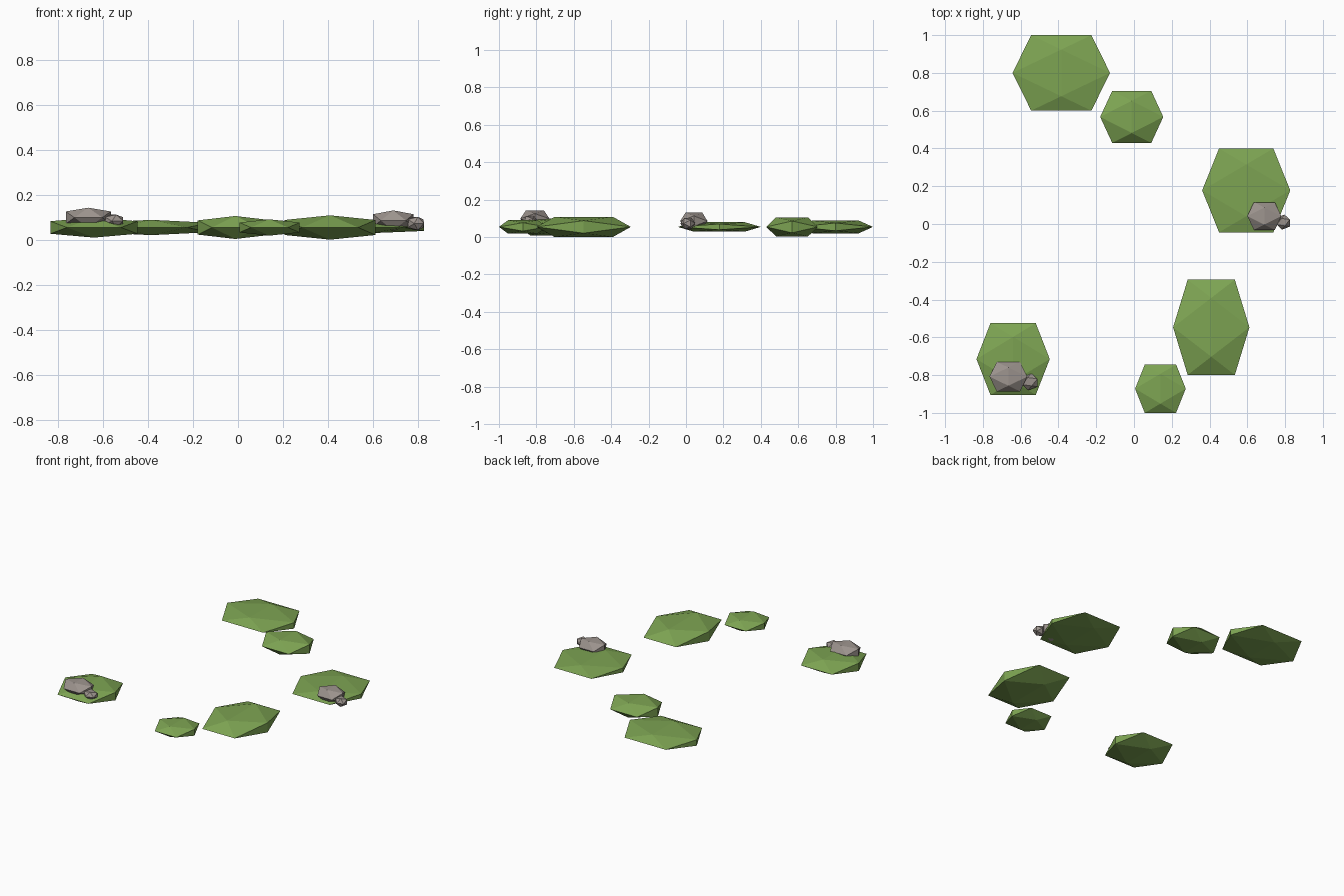
import bpy, bmesh
from mathutils import Matrix, Vector

if "Cube" in bpy.data.objects:
    bpy.data.objects.remove(bpy.data.objects["Cube"])

PHI = (1 + 5 ** 0.5) / 2


def material(name, rgb):
    m = bpy.data.materials.new(name)
    m.diffuse_color = (*rgb, 1)
    m.use_nodes = True
    m.node_tree.nodes["Principled BSDF"].inputs["Base Color"].default_value = m.diffuse_color
    return m


GREEN = material("moss green", (0.205, 0.37, 0.085))
GREY = material("warm stone grey", (0.335, 0.295, 0.27))


def faceted_blob(name, centre, half, mat, turn=0.0):
    """Flat-shaded icosahedron, a ridge along y on top, fitted to half sizes."""
    bm = bmesh.new()
    for a in (-1, 1):
        for b in (-1 / PHI, 1 / PHI):
            for co in ((0, b, a), (b, a, 0), (a, 0, b)):
                bm.verts.new(co)
    bmesh.ops.convex_hull(bm, input=bm.verts[:])
    bmesh.ops.rotate(bm, verts=bm.verts[:], cent=(0, 0, 0),
                     matrix=Matrix.Rotation(turn, 3, 'Z'))
    # Fit the turned shape to its exact box
    ext = [max(abs(v.co[i]) for v in bm.verts) for i in range(3)]
    for v in bm.verts:
        v.co = Vector([v.co[i] / ext[i] * half[i] for i in range(3)])
    bmesh.ops.recalc_face_normals(bm, faces=bm.faces[:])
    mesh = bpy.data.meshes.new(name)
    bm.to_mesh(mesh)
    bm.free()
    mesh.materials.append(mat)
    ob = bpy.data.objects.new(name, mesh)
    ob.location = centre
    bpy.context.collection.objects.link(ob)
    return ob


# Grass mounds: centre x, y and half sizes, all on one level
MOUNDS = [
    (-0.385, 0.80, 0.258, 0.200, 0.034),
    (-0.012, 0.567, 0.167, 0.138, 0.051),
    (0.594, 0.178, 0.233, 0.222, 0.025),
    (0.409, -0.547, 0.202, 0.252, 0.054),
    (0.140, -0.872, 0.134, 0.128, 0.036),
    (-0.640, -0.715, 0.194, 0.190, 0.045),
]
for i, (x, y, hx, hy, hz) in enumerate(MOUNDS, 1):
    faceted_blob(f"grass_mound_{i}", (x, y, 0.054), (hx, hy, hz), GREEN)

# Rocks: a large one with a small one beside it on two mounds
faceted_blob("large_rock_right", (0.69, 0.042, 0.085), (0.09, 0.073, 0.045), GREY)
faceted_blob("small_rock_right", (0.79, 0.01, 0.072), (0.036, 0.04, 0.029), GREY, 0.4)
faceted_blob("large_rock_left", (-0.665, -0.808, 0.098), (0.10, 0.078, 0.044), GREY)
faceted_blob("small_rock_left", (-0.552, -0.835, 0.083), (0.042, 0.045, 0.028), GREY, 0.4)
